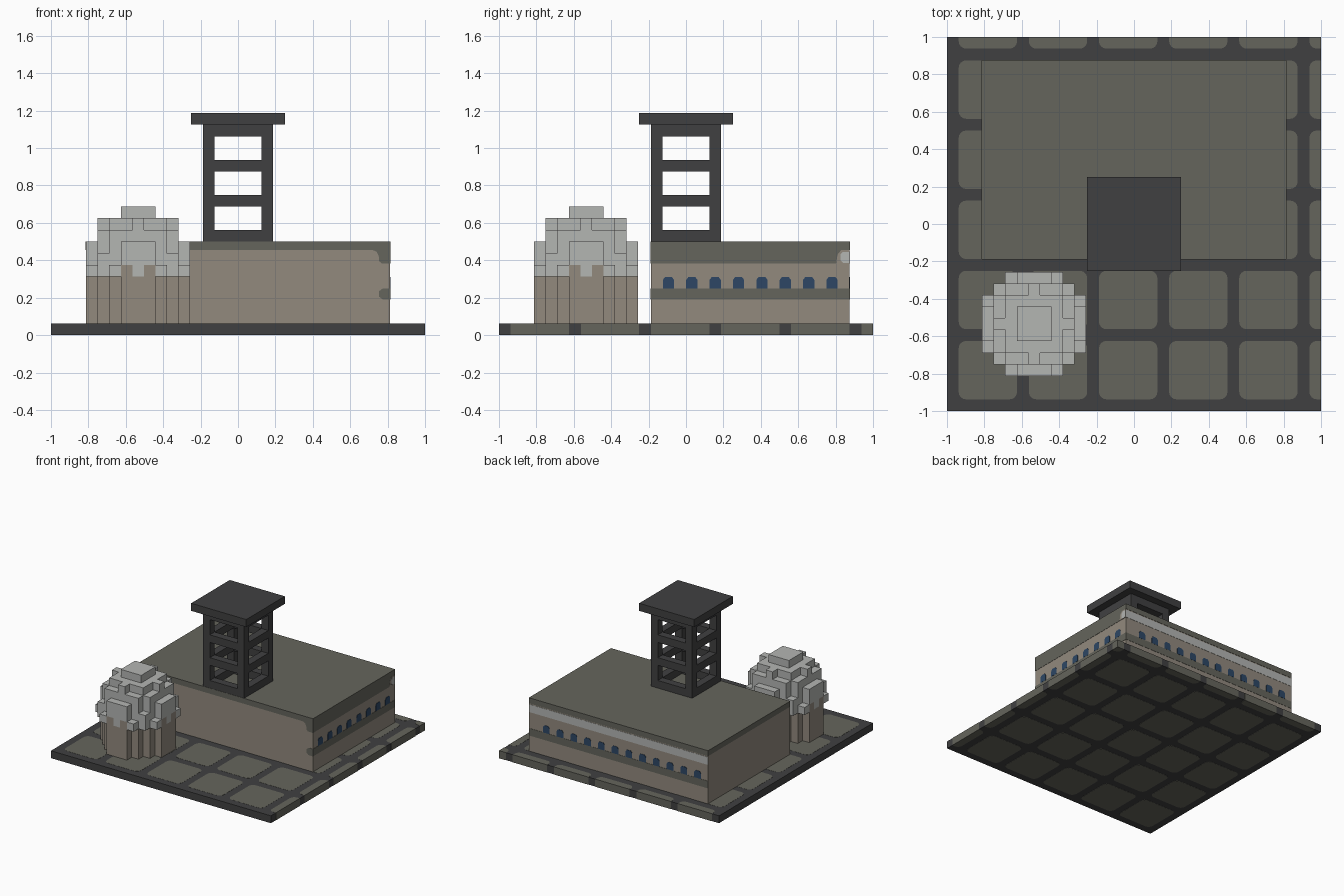
import bpy, bmesh, math

if "Cube" in bpy.data.objects:
    bpy.data.objects.remove(bpy.data.objects["Cube"], do_unlink=True)


def material(name, rgb):
    m = bpy.data.materials.new(name)
    m.use_nodes = True
    m.diffuse_color = (*rgb, 1)
    m.node_tree.nodes["Principled BSDF"].inputs["Base Color"].default_value = (*rgb, 1)
    return m


DARK = material("dark_grey", (0.051, 0.051, 0.053))
OLIVE = material("olive_grey", (0.130, 0.130, 0.107))
BEIGE = material("beige", (0.287, 0.252, 0.208))
PALE = material("pale_grey", (0.456, 0.465, 0.450))
NAVY = material("navy", (0.026, 0.062, 0.130))


def finish(name, bm, *mats):
    bmesh.ops.recalc_face_normals(bm, faces=bm.faces)
    me = bpy.data.meshes.new(name)
    bm.to_mesh(me)
    bm.free()
    for m in mats:
        me.materials.append(m)
    ob = bpy.data.objects.new(name, me)
    bpy.context.collection.objects.link(ob)
    return ob


def add_box(bm, lo, hi):
    vs = bmesh.ops.create_cube(bm, size=1)["verts"]
    for v in vs:
        v.co = [(a + b) / 2 + c * (b - a) for a, b, c in zip(lo, hi, v.co)]


def box(name, lo, hi, mat):
    bm = bmesh.new()
    add_box(bm, lo, hi)
    return finish(name, bm, mat)


def add_prism(bm, bottom, top):
    a = [bm.verts.new(p) for p in bottom]
    b = [bm.verts.new(p) for p in top]
    bm.faces.new(a[::-1])
    bm.faces.new(b)
    for i in range(len(a)):
        j = (i + 1) % len(a)
        bm.faces.new((a[i], a[j], b[j], b[i]))


# Paved ground slab
box("ground_slab", (-1, -1, 0.001), (0.999, 0.999, 0.0615), DARK)


def rounded_tile(x, y, size=0.3125, r=0.04):
    """Rounded square outline, cut off at the slab edge."""
    pts = []
    for k in range(4):
        cx = x + (size - r if k in (0, 3) else r)
        cy = y + (size - r if k in (0, 1) else r)
        for s in range(5):
            a = math.pi / 2 * (k + s / 4)
            p = (round(min(1, cx + r * math.cos(a)), 5), round(min(1, cy + r * math.sin(a)), 5))
            if p not in pts:
                pts.append(p)
    return pts


bm = bmesh.new()
starts = [-0.9375 + 0.375 * i for i in range(6)]
for x in starts:
    for y in starts:
        o = rounded_tile(x, y)
        add_prism(bm, [(*p, 0) for p in o], [(*p, 0.0625) for p in o])
finish("paving_tiles", bm, OLIVE)

# Main hall with an olive roof
X, Y0, Y1, Z0, Z1 = 0.8125, -0.1875, 0.875, 0.0625, 0.5
hall = box("hall", (-X, Y0, Z0), (X, Y1, Z1), BEIGE)
hall.data.materials.append(OLIVE)
for f in hall.data.polygons:
    f.material_index = int(f.normal.z > 0.5)

WALLS = {
    "right": lambda u, z, d: (X + d, u, z),
    "left": lambda u, z, d: (-X - d, u, z),
    "front": lambda u, z, d: (u, Y0 - d, z),
    "back": lambda u, z, d: (u, Y1 + d, z),
}


def panels(name, wall, shapes, mat, t=0.002):
    """Thin painted plates on a wall, from (along, height) outlines."""
    bm = bmesh.new()
    place = WALLS[wall]
    for s in shapes:
        add_prism(bm, [place(u, z, 0) for u, z in s], [place(u, z, t) for u, z in s])
    return finish(name, bm, mat)


def rect(a, b, lo, hi):
    return [(a, lo), (b, lo), (b, hi), (a, hi)]


def window(c, w=0.03):
    return [(c - w, 0.25), (c + w, 0.25), (c + w, 0.295), (c + w - 0.012, 0.311),
            (c - w + 0.012, 0.311), (c - w, 0.295)]


# +x wall: bands, pale corner, windows
panels("right_wall_bands", "right", [rect(Y0, Y1, 0.383, Z1), rect(Y0, Y1, 0.19, 0.25)], OLIVE)
panels("right_corner_trim", "right",
       [[(Y1, 0.383), (0.803, 0.383), (0.81, 0.43), (0.83, 0.455), (Y1, 0.455)]], BEIGE, 0.003)
panels("right_corner_stripe", "right",
       [[(Y1, 0.385), (0.84, 0.385), (0.825, 0.4), (0.825, 0.43), (0.84, 0.445), (Y1, 0.445)]],
       PALE, 0.004)
panels("right_windows", "right", [window(-0.094 + 0.125 * i) for i in range(8)], NAVY, 0.003)

# Back wall: bands, pale stripe, windows
panels("back_wall_bands", "back", [rect(-X, X, 0.455, Z1), rect(-X, X, 0.19, 0.25)], OLIVE)
panels("back_stripe", "back", [rect(-X, X, 0.383, 0.447)], PALE)
panels("back_windows", "back", [window(0.656 - 0.125 * i) for i in range(12)], NAVY, 0.003)

# Front and -x walls: roof edge and wrapped band ends
panels("front_wall_trim", "front", [
    [(-X, Z1), (-X, 0.455), (0.72, 0.455), (0.742, 0.445), (0.753, 0.42), (0.755, 0.395),
     (0.768, 0.383), (X, 0.383), (X, Z1)],
    [(X, 0.25), (0.775, 0.25), (0.755, 0.235), (0.755, 0.205), (0.775, 0.19), (X, 0.19)]], OLIVE)
panels("left_wall_trim", "left", [rect(Y0, Y1, 0.455, Z1)], OLIVE)

# Open lattice tower: posts, beam rings, roof
bm = bmesh.new()
W, P = 0.1875, 0.0625
for sx in (-W, W - P):
    for sy in (-W, W - P):
        add_box(bm, (sx, sy, 0.5), (sx + P, sy + P, 1.125))
finish("tower_posts", bm, DARK)
bm = bmesh.new()
for z in (0.5, 0.6875, 0.875, 1.0625):
    for s in (-W, W - P):
        add_box(bm, (-W + P, s, z), (W - P, s + P, z + P))
        add_box(bm, (s, -W + P, z), (s + P, W - P, z + P))
finish("tower_beams", bm, DARK)
box("tower_roof", (-0.25, -0.25, 1.125), (0.25, 0.25, 1.1875), DARK)

# Stepped domed building: drum, wider rim, ball-shaped top
H, V, C = 0.0619, 0.0625, -0.534
cells = set()
for i in range(-4, 5):
    for j in range(-4, 5):
        d = i * i + j * j
        for k in range(-5, 5):
            if (k < -1 and d <= 17) or (k == -1 and d <= 20) or (k > -1 and d + k * k <= 18):
                cells.add((i, j, k))

bm = bmesh.new()
for c in sorted(cells):
    a, b = sorted((abs(c[0]), abs(c[1])))
    beige = c[2] < -1 or (c[2] == -1 and (a, b) == (1, 4))
    for axis in range(3):
        for s in (-1, 1):
            n = list(c)
            n[axis] += s
            if tuple(n) in cells:
                continue
            corners = []
            for p, q in ((-1, -1), (1, -1), (1, 1), (-1, 1)):
                o = [0, 0, 0]
                o[axis], o[axis - 1], o[axis - 2] = s, p, q
                corners.append(bm.verts.new((C + H * (c[0] + o[0] / 2), C + H * (c[1] + o[1] / 2),
                                             0.40625 + V * (c[2] + o[2] / 2))))
            f = bm.faces.new(corners)
            f.material_index = 0 if beige else 1
bmesh.ops.remove_doubles(bm, verts=bm.verts, dist=0.001)
finish("domed_building", bm, BEIGE, PALE)
